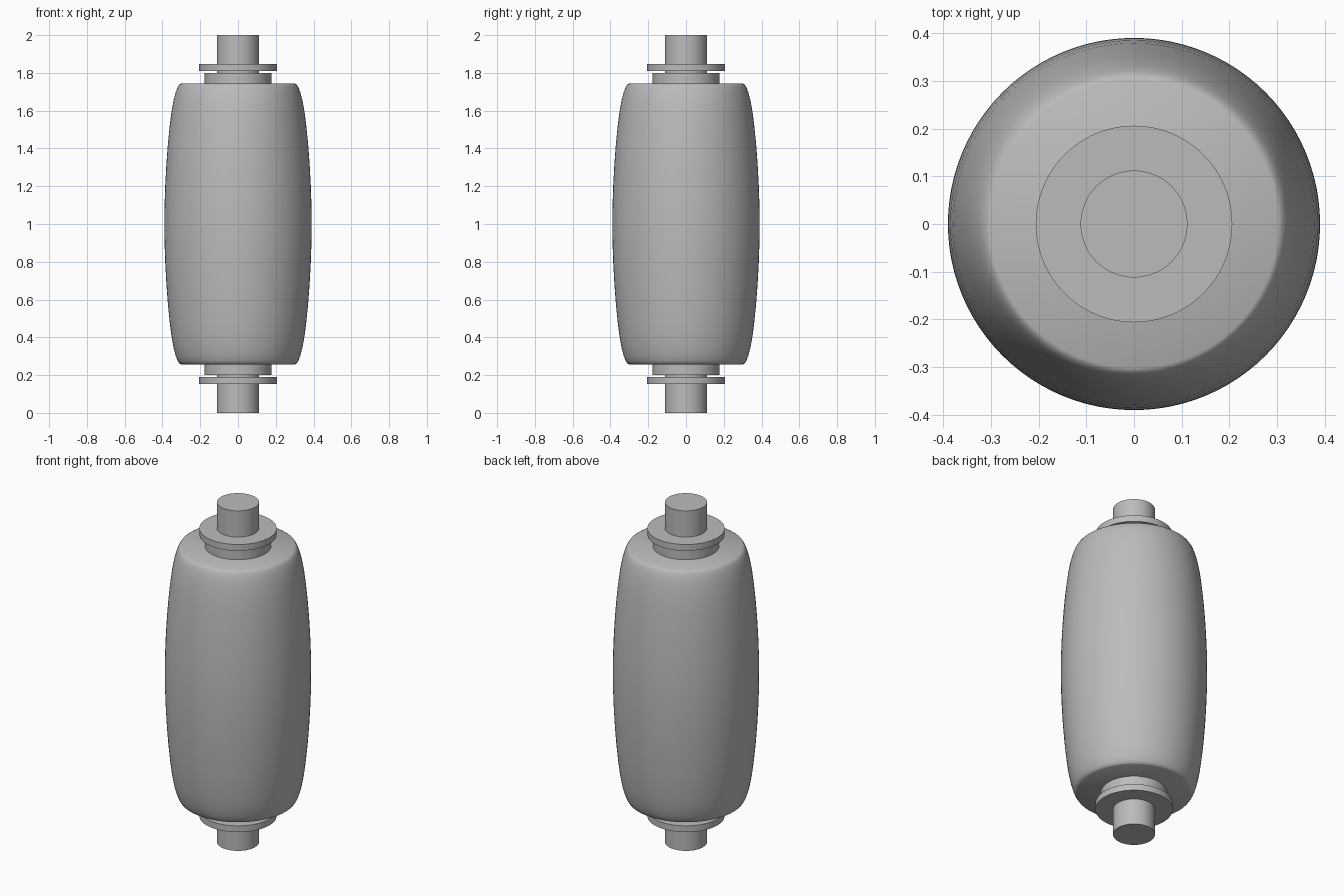
import bpy, bmesh, math

if "Cube" in bpy.data.objects:
    bpy.data.objects.remove(bpy.data.objects["Cube"])

grey = bpy.data.materials.new("plain_grey")
grey.diffuse_color = (0.5, 0.5, 0.5, 1)
grey.use_nodes = True
grey.node_tree.nodes["Principled BSDF"].inputs["Base Color"].default_value = grey.diffuse_color


def lathe(name, profile, steps=96):
    """Spin an (r, z) profile, starting and ending on the axis, about z."""
    bm = bmesh.new()
    verts = [bm.verts.new((r, 0, z)) for r, z in profile]
    edges = [bm.edges.new(pair) for pair in zip(verts, verts[1:])]
    bmesh.ops.spin(bm, geom=verts + edges, cent=(0, 0, 0), axis=(0, 0, 1),
                   angle=math.tau, steps=steps, use_duplicate=False)
    bmesh.ops.remove_doubles(bm, verts=bm.verts, dist=1e-5)
    bmesh.ops.recalc_face_normals(bm, faces=bm.faces)
    mesh = bpy.data.meshes.new(name)
    bm.to_mesh(mesh)
    bm.free()
    mesh.materials.append(grey)
    obj = bpy.data.objects.new(name, mesh)
    bpy.context.collection.objects.link(obj)
    bpy.ops.object.select_all(action='DESELECT')
    obj.select_set(True)
    bpy.context.view_layer.objects.active = obj
    bpy.ops.object.shade_smooth_by_angle(angle=math.radians(35))
    return obj


def disc(name, radius, z0, z1):
    return lathe(name, [(0, z0), (radius, z0), (radius, z1), (0, z1)])


# Barrel-shaped roller body: half profile mirrored about the middle
half = [(0, 0.743), (0.302, 0.743), (0.311, 0.738), (0.320, 0.724),
        (0.330, 0.697), (0.341, 0.655), (0.352, 0.595), (0.362, 0.515),
        (0.371, 0.425), (0.379, 0.32), (0.385, 0.21), (0.389, 0.1)]
profile = [(r, 1 - h) for r, h in half] + [(0.39, 1)] + [(r, 1 + h) for r, h in reversed(half)]
lathe("roller_body", profile)

# Axle through the whole roller
disc("axle", 0.112, 0, 2)

# Hub collar and retaining flange at each end
for side, s in (("lower", -1), ("upper", 1)):
    for part, radius, a, b in (("hub_collar", 0.177, 0.73, 0.80),
                               ("flange", 0.206, 0.809, 0.846)):
        z0, z1 = sorted((1 + s * a, 1 + s * b))
        disc(f"{side}_{part}", radius, z0, z1)
